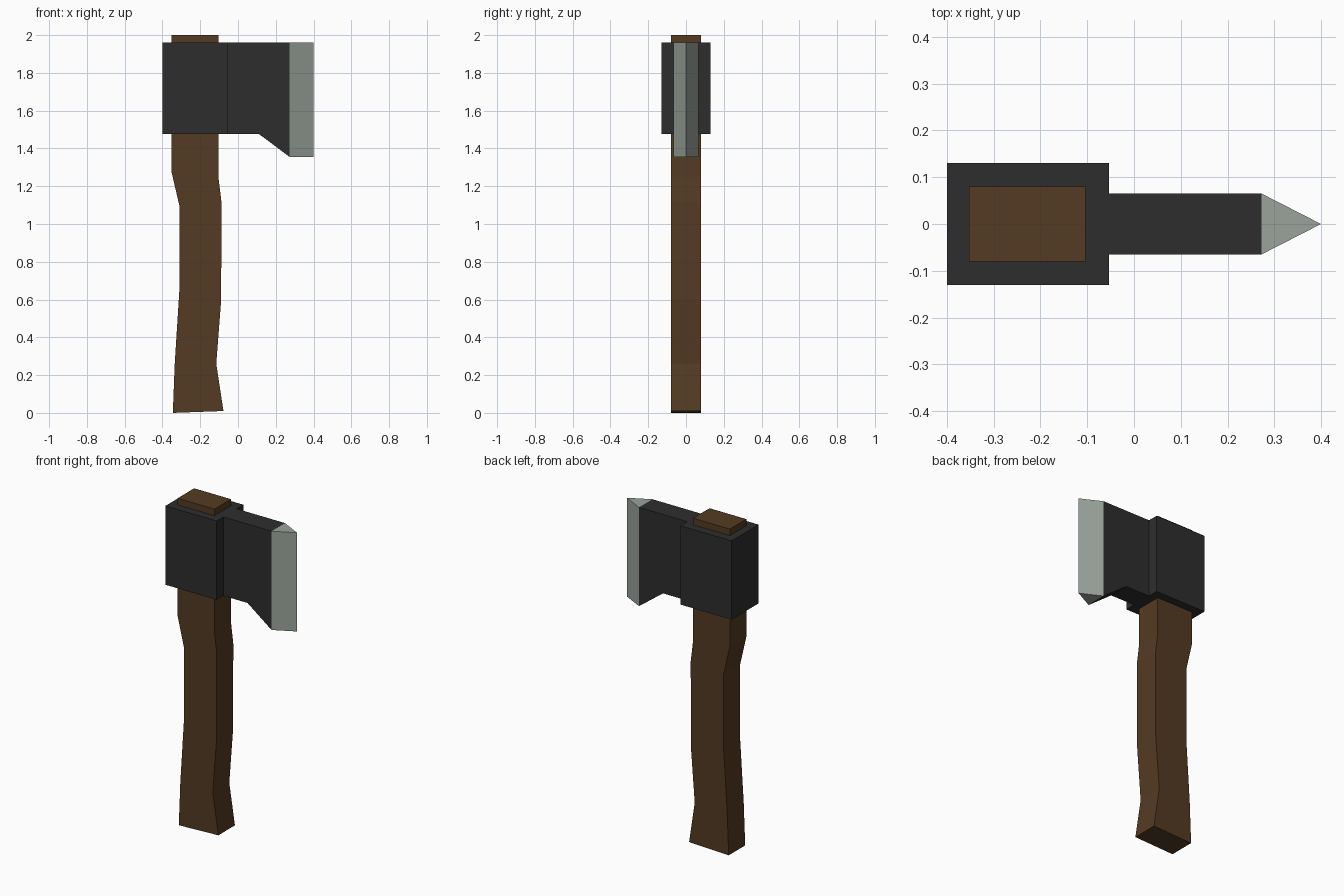
import bpy
import bmesh

if "Cube" in bpy.data.objects:
    bpy.data.objects.remove(bpy.data.objects["Cube"])


def material(name, rgb):
    m = bpy.data.materials.new(name)
    m.diffuse_color = (*rgb, 1.0)
    m.use_nodes = True
    m.node_tree.nodes["Principled BSDF"].inputs["Base Color"].default_value = m.diffuse_color
    return m


wood = material("brown wood", (0.088, 0.043, 0.016))
iron = material("dark iron", (0.027, 0.027, 0.027))
steel = material("pale steel", (0.32, 0.37, 0.33))


def loft(name, rings, mat):
    """Join equal-sized vertex rings into a closed, flat-shaded solid."""
    bm = bmesh.new()
    loops = [[bm.verts.new(p) for p in ring] for ring in rings]
    for a, b in zip(loops, loops[1:]):
        for i in range(len(a)):
            j = (i + 1) % len(a)
            bm.faces.new((a[i], a[j], b[j], b[i]))
    bm.faces.new(loops[0])
    bm.faces.new(loops[-1])
    bmesh.ops.recalc_face_normals(bm, faces=bm.faces)
    mesh = bpy.data.meshes.new(name)
    bm.to_mesh(mesh)
    bm.free()
    mesh.materials.append(mat)
    obj = bpy.data.objects.new(name, mesh)
    bpy.context.collection.objects.link(obj)
    return obj


def cross_section(x0, z0, x1, z1, w):
    return [(x0, -w, z0), (x1, -w, z1), (x1, w, z1), (x0, w, z0)]


def plate(x, bottom, top, w):
    return [(x, -w, bottom), (x, w, bottom), (x, w, top), (x, -w, top)]


TOP, EYE_BOTTOM, EDGE_BOTTOM = 1.96, 1.477, 1.355

# Curved wooden handle: back x, back z, front x, front z
handle = [
    (-0.345, 0.0, -0.077, 0.01),
    (-0.335, 0.26, -0.115, 0.26),
    (-0.311, 0.64, -0.089, 0.60),
    (-0.311, 1.10, -0.088, 1.12),
    (-0.353, 1.28, -0.104, 1.25),
    (-0.353, 2.0, -0.104, 2.0),
]
loft("handle", [cross_section(*s, 0.08) for s in handle], wood)

# Thick iron block around the handle
loft("head_block", [plate(x, EYE_BOTTOM, TOP, 0.13) for x in (-0.4, -0.054)], iron)

# Thinner iron cheek that flares down toward the edge
cheek = [(-0.054, EYE_BOTTOM), (0.11, EYE_BOTTOM), (0.273, EDGE_BOTTOM)]
loft("head_cheek", [plate(x, z, TOP, 0.065) for x, z in cheek], iron)

# Steel cutting edge: triangular wedge
loft("cutting_edge",
     [[(0.273, -0.065, z), (0.4, 0.0, z), (0.273, 0.065, z)]
      for z in (EDGE_BOTTOM, TOP)], steel)
